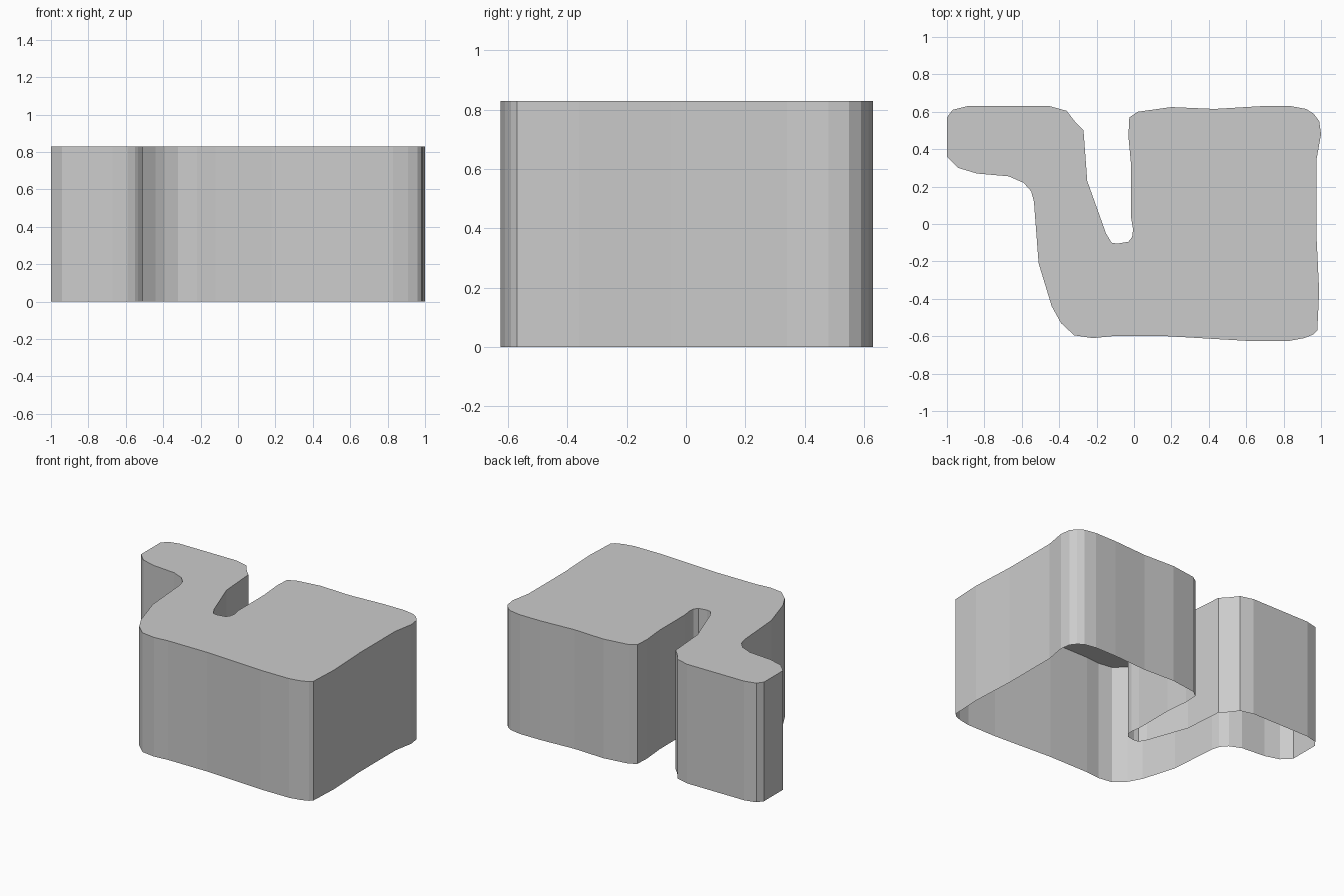
import bpy, bmesh

HEIGHT = 0.83

# Plan outline, clockwise from the upper left corner
outline = [
    # hooked arm, top and inner edge
    (-1, .57), (-.97, .61), (-.89, .63), (-.45, .63), (-.36, .605), (-.31, .54),
    (-.27, .5), (-.25, .23), (-.15, -.05),
    # bottom of the slot
    (-.12, -.1), (-.09, -.105), (-.03, -.095), (-.01, -.07), (-.005, -.03),
    # main block, left, back and right edges
    (-.015, .03), (-.015, .31), (-.03, .47), (-.025, .57), (.02, .6),
    (.2, .625), (.43, .615), (.68, .63), (.84, .63), (.92, .615),
    (.96, .59), (.99, .55), (1, .48), (.975, .34), (.975, -.05), (.99, -.36),
    # front edge
    (.98, -.57), (.96, -.59), (.91, -.61), (.83, -.625), (.61, -.625),
    (.18, -.6), (-.12, -.6), (-.22, -.61), (-.32, -.595),
    # outer edge back up to the arm
    (-.39, -.53), (-.44, -.44), (-.51, -.21), (-.535, .12), (-.55, .175),
    (-.59, .22), (-.67, .255), (-.84, .27), (-.94, .3), (-1, .36),
]
outline.reverse()

# Flat roof with walls dropped to the ground, open underneath
bm = bmesh.new()
top = [bm.verts.new((x, y, HEIGHT)) for x, y in outline]
base = [bm.verts.new((x, y, 0)) for x, y in outline]
bm.faces.new(top)
for i in range(len(outline)):
    j = (i + 1) % len(outline)
    bm.faces.new((base[i], base[j], top[j], top[i]))

mesh = bpy.data.meshes.new("building_shell")
bm.to_mesh(mesh)
bm.free()
shell = bpy.data.objects.new("building_shell", mesh)
bpy.context.collection.objects.link(shell)
